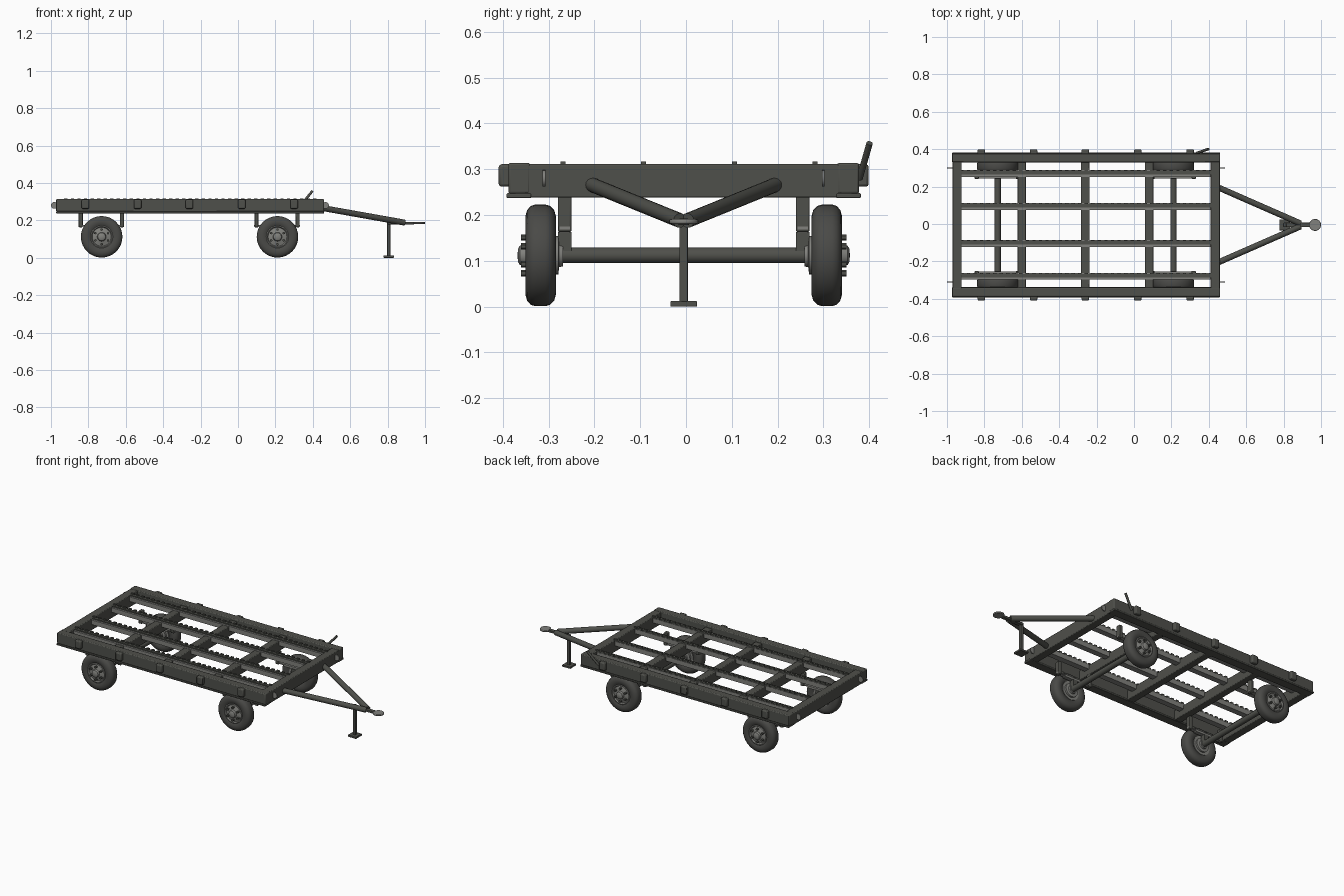
import bpy, bmesh, math
from mathutils import Vector, Matrix

if "Cube" in bpy.data.objects:
    bpy.data.objects.remove(bpy.data.objects["Cube"])

CY = -0.005  # trailer centre line (the brake lever sticks out on one side)


def material(name, rgb):
    m = bpy.data.materials.new(name)
    m.diffuse_color = (*rgb, 1)
    m.use_nodes = True
    m.node_tree.nodes["Principled BSDF"].inputs["Base Color"].default_value = m.diffuse_color
    return m


PAINT = material("dark olive paint", (0.078, 0.080, 0.070))
RUBBER = material("tyre rubber", (0.068, 0.068, 0.063))
STEEL = material("bare steel", (0.22, 0.22, 0.205))


def finish(name, bm, mat, bevel=0.0, smooth=True):
    bmesh.ops.recalc_face_normals(bm, faces=bm.faces)
    me = bpy.data.meshes.new(name)
    bm.to_mesh(me)
    bm.free()
    me.materials.append(mat)
    ob = bpy.data.objects.new(name, me)
    ob.location.y = CY
    bpy.context.collection.objects.link(ob)
    if bevel:
        b = ob.modifiers.new("bevel", 'BEVEL')
        b.width, b.segments = bevel, 2
    if smooth:
        bpy.context.view_layer.objects.active = ob
        bpy.ops.object.select_all(action='DESELECT')
        ob.select_set(True)
        bpy.ops.object.shade_smooth_by_angle(angle=math.radians(35))
    return ob


def add_box(bm, x0, x1, y0, y1, z0, z1):
    m = Matrix.Translation(((x0 + x1) / 2, (y0 + y1) / 2, (z0 + z1) / 2)) @ \
        Matrix.Diagonal((x1 - x0, y1 - y0, z1 - z0, 1))
    bmesh.ops.create_cube(bm, size=1, matrix=m)


def boxes(name, mat, items, bevel=0.0):
    bm = bmesh.new()
    for it in items:
        add_box(bm, *it)
    return finish(name, bm, mat, bevel)


def add_rod(bm, a, b, r, n=16, r2=None):
    a, b = Vector(a), Vector(b)
    d = b - a
    m = Matrix.Translation((a + b) / 2) @ d.to_track_quat('Z', 'Y').to_matrix().to_4x4()
    bmesh.ops.create_cone(bm, cap_ends=True, segments=n, radius1=r,
                          radius2=r if r2 is None else r2, depth=d.length, matrix=m)


def rods(name, mat, items, n=16):
    bm = bmesh.new()
    for a, b, r in items:
        add_rod(bm, a, b, r, n)
    return finish(name, bm, mat)


def lathe(name, mat, profile, x, z, side, n=32):
    """Spin a (radius, |y|) profile about the axle line."""
    bm = bmesh.new()
    vs = [bm.verts.new((x + r, side * y, z)) for r, y in profile]
    es = [bm.edges.new(p) for p in zip(vs, vs[1:])]
    bmesh.ops.spin(bm, geom=vs + es, cent=(x, 0, z), axis=(0, 1, 0),
                   angle=2 * math.pi, steps=n, use_merge=True)
    bmesh.ops.remove_doubles(bm, verts=bm.verts, dist=1e-5)
    return finish(name, bm, mat)


# Frame: side rails with a bottom lip, end beams and cross beams
for s, tag in ((1, "back"), (-1, "front")):
    y0, y1 = sorted((s * 0.335, s * 0.383))
    boxes(tag + "_side_rail", PAINT, [(-0.972, 0.46, y0, y1, 0.246, 0.314)], 0.005)
    y0, y1 = sorted((s * 0.333, s * 0.387))
    boxes(tag + "_rail_lip", PAINT, [(-0.972, 0.46, y0, y1, 0.237, 0.248)], 0.003)
    # Stake pockets along the outside
    y0, y1 = sorted((s * 0.375, s * 0.404))
    boxes(tag + "_stake_pockets", PAINT,
          [(x - 0.02, x + 0.02, y0, y1, 0.262, 0.311)
           for x in (-0.816, -0.537, -0.26, 0.02, 0.30)], 0.006)

boxes("end_beams", PAINT, [(x - 0.025, x + 0.025, -0.37, 0.37, 0.238, 0.312)
                           for x in (-0.946, 0.434)], 0.004)
boxes("cross_beams", PAINT, [(x - 0.023, x + 0.023, -0.345, 0.345, 0.24, 0.302)
                             for x in (-0.60, -0.26, 0.082)], 0.004)

# Cargo tracks: steel channels with a dark top strip and small locking teeth
TRACKS = (-0.275, -0.099, 0.099, 0.275)
boxes("track_channels", STEEL, [(-0.928, 0.418, y - 0.018, y + 0.018, 0.276, 0.304)
                                for y in TRACKS])
boxes("track_strips", PAINT, [(-0.928, 0.418, y - 0.006, y + 0.014, 0.302, 0.311)
                              for y in TRACKS])
boxes("track_teeth", PAINT, [(-0.92 + i * 0.035 - 0.009, -0.92 + i * 0.035 + 0.009,
                              y + 0.006, y + 0.017, 0.303, 0.317)
                             for y in TRACKS for i in range(39)])

# Lashing rings at the four corners
rods("lashing_rings", STEEL, [((x, y - 0.003, 0.28), (x, y + 0.003, 0.28), 0.018)
                              for x in (-0.982, 0.468) for y in (-0.305, 0.305)], 20)

# Axles, springs, hangers and wheels
TYRE = [(0.056, 0.288), (0.068, 0.281), (0.085, 0.279), (0.099, 0.283), (0.108, 0.292),
        (0.111, 0.302), (0.111, 0.324), (0.108, 0.334), (0.099, 0.342), (0.085, 0.346),
        (0.068, 0.344), (0.056, 0.337), (0.056, 0.288)]
RIM = [(0, 0.285), (0.057, 0.285), (0.060, 0.344), (0.055, 0.346), (0.050, 0.338),
       (0.030, 0.344), (0.024, 0.346), (0.021, 0.358), (0.014, 0.362), (0, 0.363)]
DRUM = [(0, 0.264), (0.024, 0.264), (0.026, 0.272), (0.042, 0.274), (0.042, 0.29), (0, 0.29)]
ZW = 0.112
for ax, end in ((-0.729, "rear"), (0.211, "lead")):
    rods(end + "_axle", PAINT, [((ax, -0.275, ZW), (ax, 0.275, ZW), 0.017)], 20)
    for s, tag in ((1, "back"), (-1, "front")):
        n = end + "_" + tag
        y0, y1 = sorted((s * 0.245, s * 0.275))
        boxes(n + "_hangers", PAINT, [(ax + d - 0.011, ax + d + 0.011, y0, y1, 0.163, 0.242)
                                      for d in (-0.112, 0.108)], 0.004)
        boxes(n + "_leaf_spring", STEEL, [(ax - 0.125, ax + 0.12, y0 + 0.003, y1 - 0.003, 0.168, 0.175),
                                          (ax - 0.07, ax + 0.07, y0 + 0.003, y1 - 0.003, 0.161, 0.168)])
        boxes(n + "_axle_seat", PAINT, [(ax - 0.014, ax + 0.014, y0, y1, 0.12, 0.163)])
        lathe(n + "_tyre", RUBBER, TYRE, ax, ZW, s)
        lathe(n + "_rim", STEEL, RIM, ax, ZW, s)
        lathe(n + "_drum", STEEL, DRUM, ax, ZW, s, 24)
        bolts = []
        for i in range(6):
            a = math.radians(60 * i + 30)
            px, pz = ax + 0.039 * math.cos(a), ZW + 0.039 * math.sin(a)
            bolts.append(((px, s * 0.335, pz), (px, s * 0.355, pz), 0.007))
        rods(n + "_wheel_bolts", PAINT, bolts, 6)

# A-shaped drawbar, tongue and coupling eye
rods("drawbar_arms", PAINT, [((0.44, s * 0.205, 0.268), (0.89, s * 0.008, 0.188), 0.016)
                             for s in (-1, 1)], 16)
boxes("drawbar_tongue", PAINT, [(0.80, 0.942, -0.012, 0.012, 0.178, 0.192)], 0.003)
bm = bmesh.new()
add_rod(bm, (0.968, 0, 0.181), (0.968, 0, 0.191), 0.032, 24)
finish("coupling_eye", bm, STEEL, 0.003)

# Parking leg with foot plate
boxes("parking_leg", PAINT, [(0.797, 0.815, -0.009, 0.009, 0.008, 0.196)], 0.002)
boxes("leg_foot", PAINT, [(0.778, 0.834, -0.029, 0.029, 0.0, 0.012)], 0.002)

# Parking brake lever
rods("brake_lever", PAINT, [((0.335, 0.384, 0.28), (0.398, 0.406, 0.357), 0.007)], 12)
